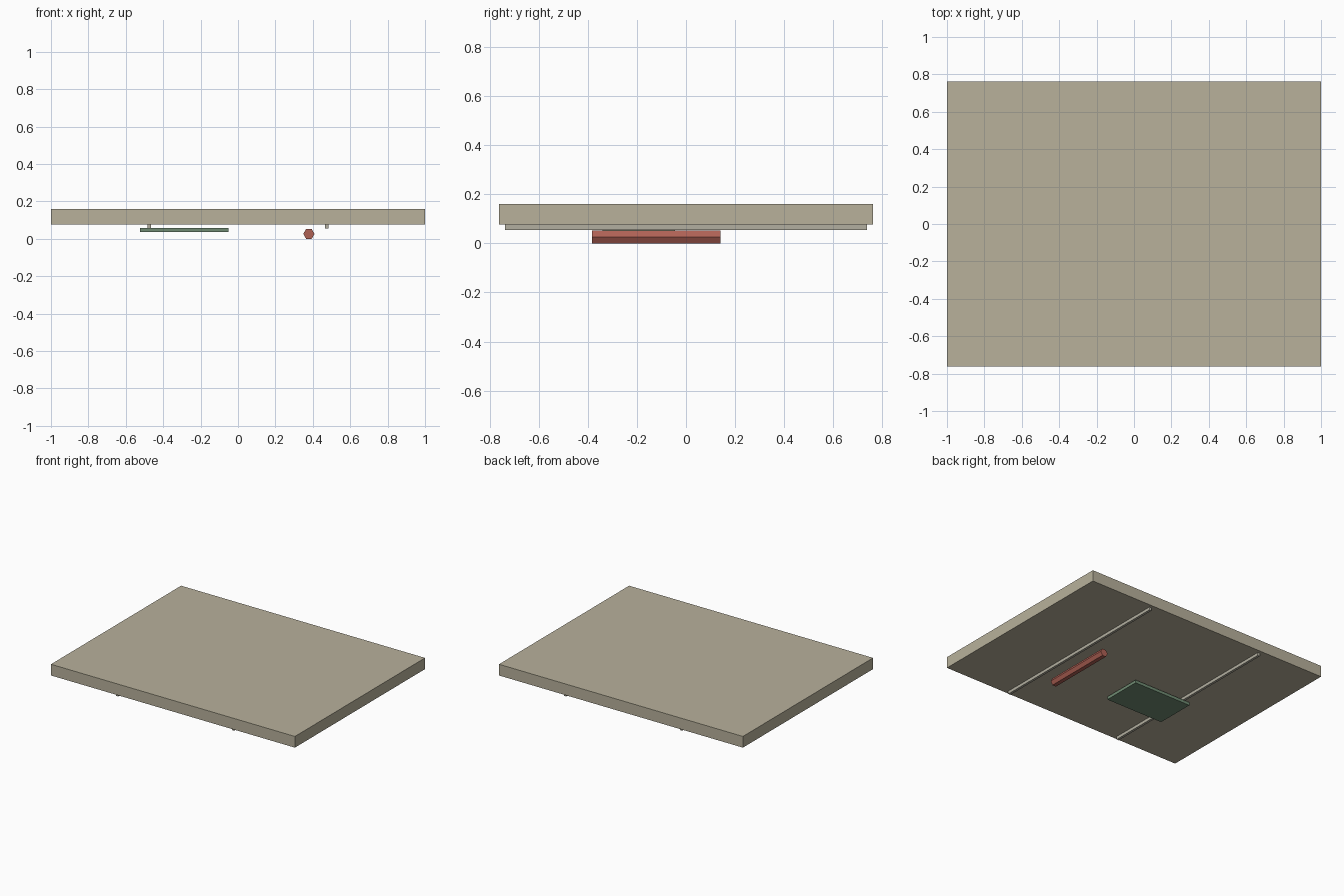
import bpy
import math

default = bpy.data.objects.get("Cube")
if default:
    bpy.data.objects.remove(default, do_unlink=True)


def material(name, colour):
    mat = bpy.data.materials.new(name)
    mat.use_nodes = True
    mat.diffuse_color = (*colour, 1)
    mat.node_tree.nodes["Principled BSDF"].inputs["Base Color"].default_value = (*colour, 1)
    return mat


def box(name, low, high, mat):
    """Box between two opposite corners."""
    bpy.ops.mesh.primitive_cube_add(size=1, location=[(a + b) / 2 for a, b in zip(low, high)])
    obj = bpy.context.object
    obj.name = name
    obj.scale = [b - a for a, b in zip(low, high)]
    bpy.ops.object.transform_apply(location=False, rotation=False, scale=True)
    obj.data.materials.append(mat)
    return obj


beige = material("warm beige", (0.48, 0.44, 0.33))
grey = material("pale grey beige", (0.45, 0.43, 0.35))
green = material("muted green", (0.16, 0.26, 0.17))
red = material("brick red", (0.43, 0.12, 0.09))

# Main slab
box("slab", (-1, -0.762, 0.077), (1, 0.762, 0.16), beige)

# Thin rails running front to back under the slab
for side, x in (("left", 0.475), ("right", -0.475)):
    box(side + "_rail", (x - 0.009, -0.737, 0.055), (x + 0.009, 0.737, 0.077), grey)

# Flat green panel below the slab
box("panel", (-0.523, -0.34, 0.035), (-0.052, -0.045, 0.057), green)

# Six-sided red rod with flat top and bottom, lying front to back
radius = 0.03
bpy.ops.mesh.primitive_cylinder_add(
    vertices=6, radius=radius, depth=0.523,
    location=(0.379, -0.121, radius * math.cos(math.pi / 6)),
    rotation=(math.pi / 2, math.pi / 6, 0))
rod = bpy.context.object
rod.name = "rod"
# Turn the section so that its corners point sideways
rod.rotation_euler = (math.pi / 2, 0, 0)
bpy.ops.object.transform_apply(location=False, rotation=True, scale=False)
rod.rotation_euler = (0, math.pi / 6, 0)
bpy.ops.object.transform_apply(location=False, rotation=True, scale=False)
rod.data.materials.append(red)
